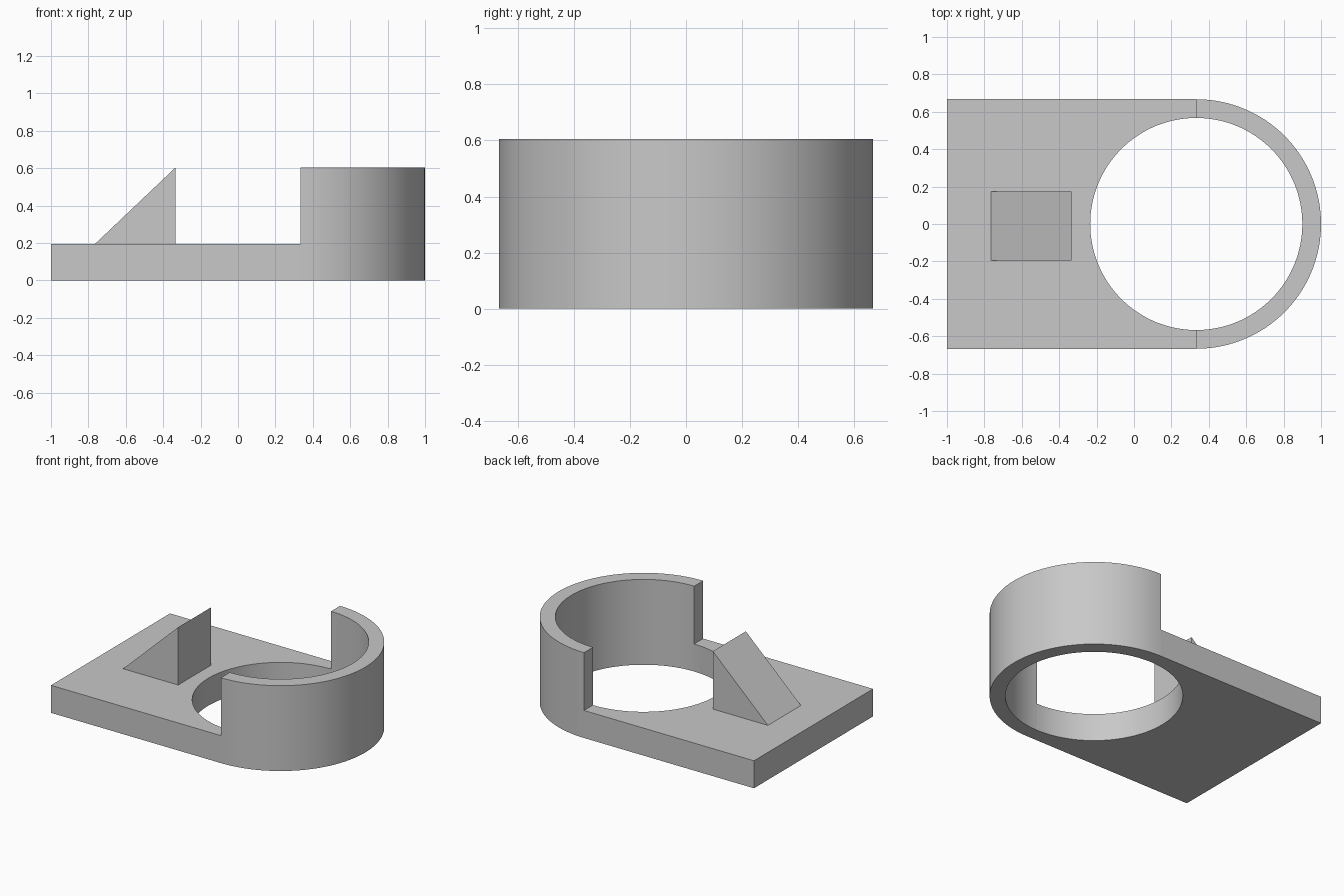
import bpy, bmesh, math
from mathutils import Vector

if "Cube" in bpy.data.objects:
    bpy.data.objects.remove(bpy.data.objects["Cube"])

grey = bpy.data.materials.new("plain grey")
grey.use_nodes = True
colour = (0.58, 0.58, 0.58, 1)
grey.diffuse_color = colour
grey.node_tree.nodes["Principled BSDF"].inputs["Base Color"].default_value = colour

CENTRE_X, OUTER, INNER = 0.333, 0.667, 0.567
PLATE_TOP, WALL_TOP = 0.195, 0.605
STEPS = 64


def arc(radius, start, end):
    """Points on an arc around the bore axis, angles in degrees."""
    angles = [math.radians(start + (end - start) * i / STEPS) for i in range(STEPS + 1)]
    return [(CENTRE_X + radius * math.cos(a), radius * math.sin(a)) for a in angles]


def prism(name, outline, to_start, offset):
    """Extrude a flat outline, given as 3D points, along an offset."""
    bm = bmesh.new()
    face = bm.faces.new([bm.verts.new(to_start(p)) for p in outline])
    extruded = bmesh.ops.extrude_face_region(bm, geom=[face], use_keep_orig=True)["geom"]
    moved = [g for g in extruded if isinstance(g, bmesh.types.BMVert)]
    bmesh.ops.translate(bm, verts=moved, vec=Vector(offset))
    bmesh.ops.recalc_face_normals(bm, faces=bm.faces)
    mesh = bpy.data.meshes.new(name)
    bm.to_mesh(mesh)
    bm.free()
    mesh.materials.append(grey)
    obj = bpy.data.objects.new(name, mesh)
    bpy.context.collection.objects.link(obj)
    bpy.ops.object.select_all(action="DESELECT")
    obj.select_set(True)
    bpy.context.view_layer.objects.active = obj
    bpy.ops.object.shade_smooth_by_angle(angle=math.radians(30))
    return obj


def on_floor(p):
    return (p[0], p[1], 0)


# Flat base plate, cut away by the left half of the bore
plate = [(CENTRE_X, OUTER), (-1, OUTER), (-1, -OUTER), (CENTRE_X, -OUTER)]
prism("base_plate", plate + arc(INNER, 270, 90), on_floor, (0, 0, PLATE_TOP))

# Tall half-round wall around the right half of the bore
prism("curved_wall", arc(OUTER, -90, 90) + arc(INNER, 90, -90), on_floor, (0, 0, WALL_TOP))

# Ramp block standing on the plate
ramp = [(-0.765, PLATE_TOP), (-0.333, PLATE_TOP), (-0.333, WALL_TOP)]
prism("wedge", ramp, lambda p: (p[0], -0.195, p[1]), (0, 0.37, 0))
